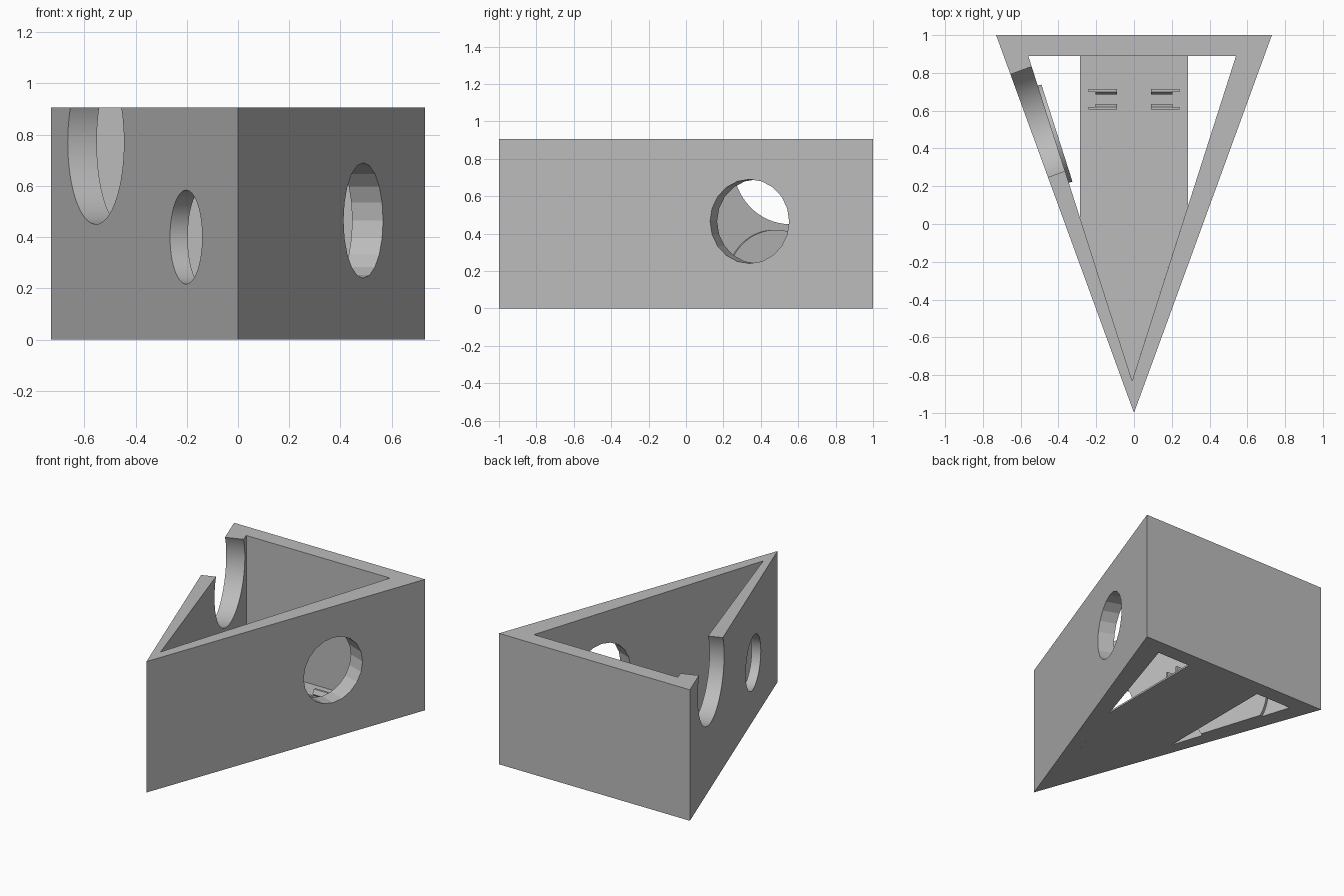
import bpy, bmesh, math
from mathutils import Vector

cube = bpy.data.objects.get("Cube")
if cube:
    bpy.data.objects.remove(cube)

H = 0.905          # wall height
HALF = 0.73        # half width of the back wall

grey = bpy.data.materials.new("plain_grey")
grey.use_nodes = True
grey.diffuse_color = (0.5, 0.5, 0.5, 1)
grey.node_tree.nodes["Principled BSDF"].inputs["Base Color"].default_value = (0.5, 0.5, 0.5, 1)


def prism(name, points, sweep):
    """Extrude a closed outline of 3D points along a vector."""
    bm = bmesh.new()
    face = bm.faces.new([bm.verts.new(p) for p in points])
    ext = bmesh.ops.extrude_face_region(bm, geom=[face], use_keep_orig=True)
    moved = [v for v in ext["geom"] if isinstance(v, bmesh.types.BMVert)]
    bmesh.ops.translate(bm, verts=moved, vec=Vector(sweep))
    bmesh.ops.recalc_face_normals(bm, faces=bm.faces)
    mesh = bpy.data.meshes.new(name)
    bm.to_mesh(mesh)
    bm.free()
    mesh.materials.append(grey)
    obj = bpy.data.objects.new(name, mesh)
    bpy.context.collection.objects.link(obj)
    return obj


def flat(points, z):
    return [Vector((x, y, z)) for x, y in points]


def cut(target, cutter):
    """Subtract the cutter, bake the result and discard the cutter."""
    cutter.hide_render = True
    mod = target.modifiers.new("cut", 'BOOLEAN')
    mod.operation, mod.solver, mod.object = 'DIFFERENCE', 'EXACT', cutter
    graph = bpy.context.evaluated_depsgraph_get()
    mesh = bpy.data.meshes.new_from_object(target.evaluated_get(graph))
    target.modifiers.clear()
    target.data = mesh
    bpy.data.objects.remove(cutter)


def disc_outline(centre, along, radius, sides, start=0.0, end=2 * math.pi, closed=True):
    """Circle or arc standing upright in the plane of a side wall."""
    count = sides if closed else sides + 1
    angles = [start + (end - start) * i / sides for i in range(count)]
    return [centre + along * (radius * math.cos(a)) + Vector((0, 0, radius * math.sin(a)))
            for a in angles]


# Triangular wall shell
walls = prism("walls", flat([(-HALF, 1), (0, -1), (HALF, 1)], 0), (0, 0, H))
inner = [(-0.56, 0.89), (-0.01, -0.83), (0.54, 0.89)]
cut(walls, prism("cavity_cutter", flat(inner, -0.1), (0, 0, H + 0.2)))

# Round openings: side, y, z, radius, number of sides
for side, y, z, radius, sides in [(1, 0.34, 0.465, 0.225, 20),
                                  (-1, -0.445, 0.4, 0.183, 64),
                                  (-1, 0.52, 0.77, 0.32, 64)]:
    along = Vector((side * HALF, 2, 0)).normalized()
    inward = Vector((-side * along.y, abs(along.x), 0))
    centre = Vector((side * HALF * (y + 1) / 2, y, z)) - inward * 0.1
    cut(walls, prism("hole_cutter", disc_outline(centre, along, radius, sides), inward * 0.25))

# Thin floor strip between the walls
floor = [(-0.285, 0.89), (-0.285, 0.03), (-0.01, -0.83), (0.285, 0.093), (0.285, 0.89)]
prism("floor", flat(floor, 0), (0, 0, 0.012))

# Thin round pad on the inside of the right wall, cut off at the ground
along = Vector((-0.55, 1.72, 0)).normalized()
inward = Vector((along.y, -along.x, 0))
radius, height = 0.27, 0.15
dip = math.asin(height / radius)
centre = Vector((-0.427, 0.475, height)) - inward * 0.01
pad = prism("round_pad", disc_outline(centre, along, radius, 48, -dip, math.pi + dip, False),
            inward * 0.03)

# Two pairs of facing snap clips on the floor
for side, side_name in [(-1, "right"), (1, "left")]:
    for facing, end_name in [(1, "back"), (-1, "front")]:
        def clip_part(part, profile, length):
            pts = [Vector((side * 0.09, 0.66 + facing * d, z)) for d, z in profile]
            prism(f"{side_name}_{end_name}_{part}", pts, (side * length, 0, 0))
        clip_part("clip_post", [(0.04, 0.01), (0.055, 0.01), (0.055, 0.09), (0.04, 0.09)], 0.15)
        clip_part("clip_hook", [(0.04, 0.045), (0.025, 0.06), (0.04, 0.09)], 0.115)

# Smooth the finely divided round surfaces, keeping edges sharp
bpy.ops.object.select_all(action='DESELECT')
for obj in (walls, pad):
    obj.select_set(True)
bpy.context.view_layer.objects.active = walls
bpy.ops.object.shade_smooth_by_angle(angle=math.radians(12))
